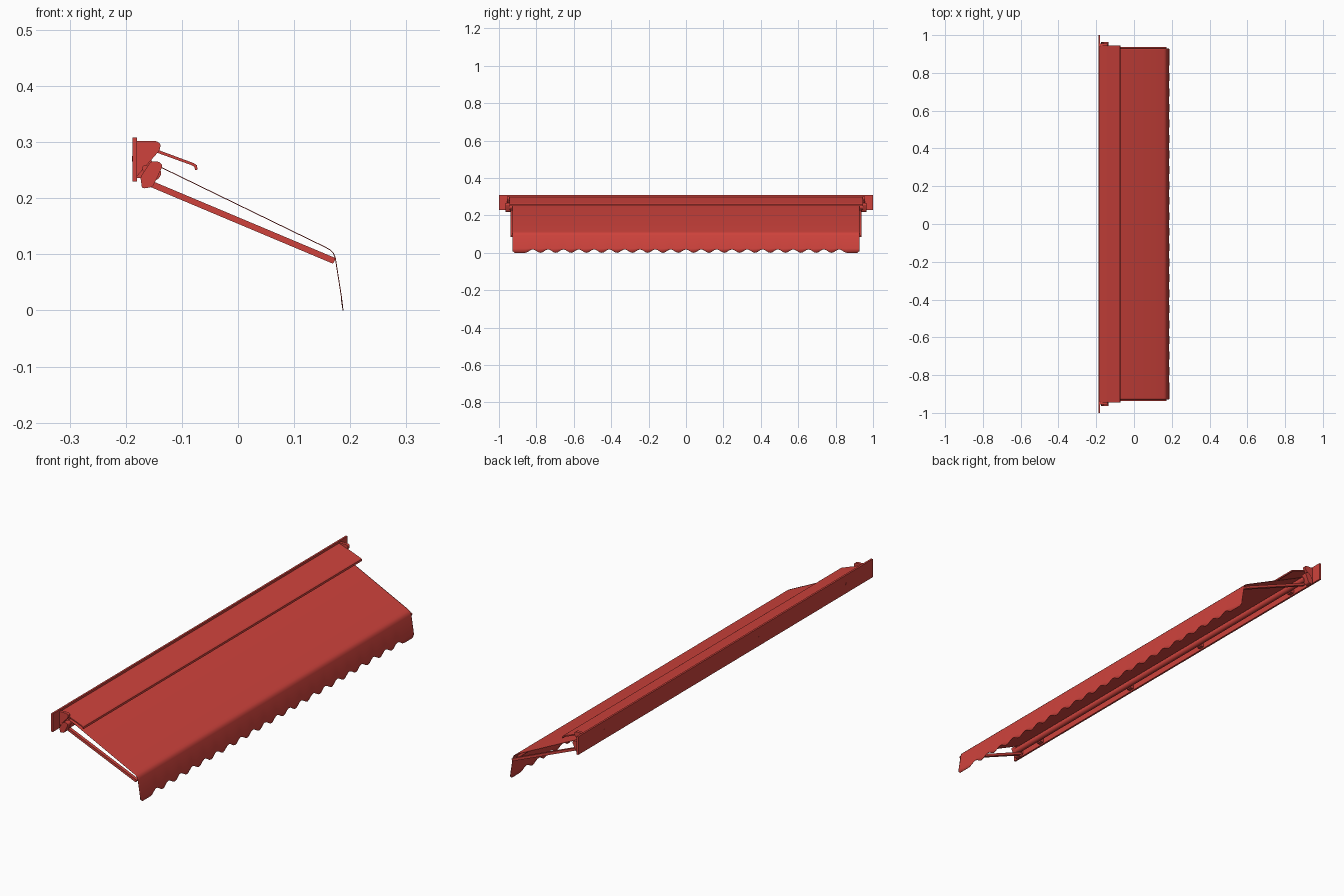
import bpy, bmesh, math
from mathutils import Vector

if "Cube" in bpy.data.objects:
    bpy.data.objects.remove(bpy.data.objects["Cube"])

red = bpy.data.materials.new("awning_red")
red.diffuse_color = (0.62, 0.055, 0.045, 1)
red.use_nodes = True
red.node_tree.nodes["Principled BSDF"].inputs["Base Color"].default_value = red.diffuse_color


def finish(name, bm, smooth=False):
    bmesh.ops.recalc_face_normals(bm, faces=bm.faces)
    me = bpy.data.meshes.new(name)
    bm.to_mesh(me)
    bm.free()
    me.materials.append(red)
    ob = bpy.data.objects.new(name, me)
    bpy.context.collection.objects.link(ob)
    if smooth:
        bpy.ops.object.select_all(action='DESELECT')
        ob.select_set(True)
        bpy.context.view_layer.objects.active = ob
        bpy.ops.object.shade_smooth_by_angle(angle=math.radians(35))
    return ob


def prism(name, profile, y0, y1, bevel=0):
    """Extrude an x-z profile along y."""
    bm = bmesh.new()
    f = bm.faces.new([bm.verts.new((x, y0, z)) for x, z in profile])
    r = bmesh.ops.extrude_face_region(bm, geom=[f])
    vs = [v for v in r["geom"] if isinstance(v, bmesh.types.BMVert)]
    bmesh.ops.translate(bm, verts=vs, vec=(0, y1 - y0, 0))
    if bevel:
        edges = [e for e in bm.edges if abs(e.verts[0].co.y - e.verts[1].co.y) > 1e-5]
        bmesh.ops.bevel(bm, geom=edges, offset=bevel, segments=3, profile=0.5, affect='EDGES')
    return finish(name, bm, bool(bevel))


def rod(name, a, b, r, sides=16):
    a, b = Vector(a), Vector(b)
    bm = bmesh.new()
    bmesh.ops.create_cone(bm, cap_ends=True, segments=sides, radius1=r, radius2=r, depth=(b - a).length)
    rot = (b - a).to_track_quat('Z', 'Y')
    for v in bm.verts:
        v.co = rot @ v.co + (a + b) / 2
    return finish(name, bm, True)


# Wall board
prism("wall_board", [(-.188, .23), (-.18, .23), (-.18, .308), (-.188, .308)], -1, 1)

# Sloped hood with a turned-down lip
prism("hood", [(-.18, .299), (-.145, .287), (-.079, .2625), (-.0735, .259), (-.072, .251),
               (-.076, .250), (-.078, .256), (-.082, .2585), (-.147, .282), (-.18, .294)], -.945, .945)

# Roller tube and front bar
rod("roller_tube", (-.15, -.945, .245), (-.15, .945, .245), .013)
rod("front_bar", (.167, -.93, .09), (.167, .93, .09), .005)

# End brackets, arm pivots and arms on both sides
bracket = [(-.181, .302), (-.146, .302), (-.138, .297), (-.139, .286), (-.181, .238)]
pivot = [(-.171, .217), (-.152, .220), (-.134, .258), (-.140, .265), (-.155, .266), (-.174, .238)]
d = Vector((.32, -.134)).normalized()
n = Vector((-d.y, d.x)) * .0055
p, q = Vector((-.155, .2255)), Vector((.172, .088))
arm = [tuple(p - n), tuple(q - n), tuple(q + n), tuple(p + n)]
for side, s in (("left", -1), ("right", 1)):
    prism("end_bracket_" + side, bracket, s * .943, s * .956, .003)
    prism("arm_pivot_" + side, pivot, s * .938, s * .964, .004)
    prism("arm_" + side, arm, s * .923, s * .937, .003)
    rod("pivot_pin_" + side, (-.165, s * .92, .253), (-.165, s * .96, .253), .006)

# Wall mounts with screws showing on the back
mount = [(-.181, .292), (-.16, .284), (-.152, .262), (-.166, .236), (-.181, .236)]
for i, y in enumerate((-.82, -.23, .23, .82)):
    prism(f"wall_mount_{i}", mount, y - .012, y + .012)
    rod(f"screw_{i}", (-.1885, y, .27), (-.179, y, .27), .005, 12)

# Fabric canopy with a scalloped valance
HALF, WAVE, TEETH = .928, .86, 21


def hem(y):
    a = abs(y)
    if a > WAVE:
        return max(0, a - HALF + .012) * .8
    return .009 * (1 - math.cos((y + WAVE) / (2 * WAVE) * TEETH * 2 * math.pi))


profile = [(-.158, .259), (-.148, .2585), (-.137, .255), (.155, .113), (.164, .108),
           (.170, .102), (.1735, .093), (.1845, .023)]
steps = TEETH * 8
ys = [-HALF, -HALF + .006, -HALF + .012]
ys += [-WAVE + 2 * WAVE * i / steps for i in range(steps + 1)]
ys += [HALF - .012, HALF - .006, HALF]
bm = bmesh.new()
rows = []
for y in ys:
    h = hem(y)
    pts = profile + [(.1872 - h * .15, h)]
    rows.append([bm.verts.new((x, y, z)) for x, z in pts])
for r0, r1 in zip(rows, rows[1:]):
    for k in range(len(profile)):
        bm.faces.new((r0[k], r0[k + 1], r1[k + 1], r1[k]))
fabric = finish("fabric_canopy", bm, True)
m = fabric.modifiers.new("thickness", 'SOLIDIFY')
m.thickness = .0016
m.offset = 0
